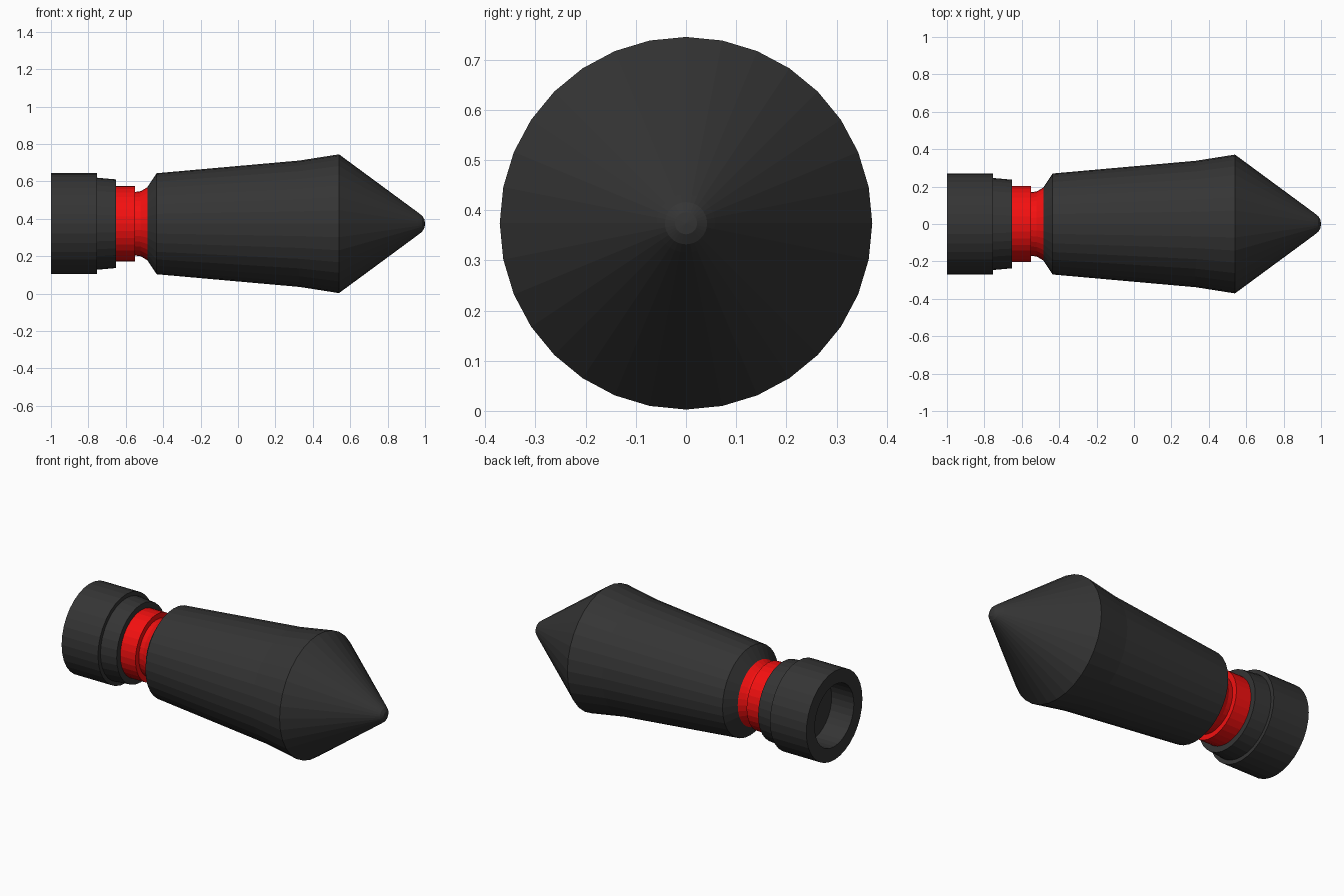
import bpy, bmesh
from math import sin, cos, tau

if "Cube" in bpy.data.objects:
    bpy.data.objects.remove(bpy.data.objects["Cube"])

SIDES = 32
AXIS_Z = 0.374


def material(name, color):
    m = bpy.data.materials.new(name)
    m.diffuse_color = color
    m.use_nodes = True
    m.node_tree.nodes["Principled BSDF"].inputs["Base Color"].default_value = m.diffuse_color
    return m


def lathe(name, profile, mat):
    """Revolve (x, radius) points around the x axis; radius 0 makes a pole."""
    bm = bmesh.new()
    rings = []
    for x, r in profile:
        n = SIDES if r > 0 else 1
        rings.append([bm.verts.new((x, r * cos(tau * i / SIDES), r * sin(tau * i / SIDES)))
                      for i in range(n)])
    for a, b in zip(rings, rings[1:]):
        for i in range(SIDES):
            j = (i + 1) % SIDES
            quad = [a[i % len(a)], a[j % len(a)], b[j % len(b)], b[i % len(b)]]
            bm.faces.new(list(dict.fromkeys(quad)))
    bmesh.ops.recalc_face_normals(bm, faces=bm.faces)
    mesh = bpy.data.meshes.new(name)
    bm.to_mesh(mesh)
    bm.free()
    mesh.materials.append(mat)
    obj = bpy.data.objects.new(name, mesh)
    obj.location.z = AXIS_Z
    bpy.context.collection.objects.link(obj)
    return obj


black = material("black", (0.035, 0.035, 0.035, 1))
red = material("red", (0.9, 0.005, 0.005, 1))

# rear collar with a blind socket in its back face
lathe("rear_collar", [(-0.85, 0), (-0.85, 0.188), (-1.0, 0.188), (-1.0, 0.27),
                      (-0.755, 0.27), (-0.755, 0.246), (-0.652, 0.237), (-0.652, 0)], black)

# red grooved neck
lathe("neck_ring", [(-0.652, 0), (-0.652, 0.202), (-0.55, 0.202), (-0.55, 0.17),
                    (-0.52, 0.174), (-0.485, 0.195), (-0.485, 0)], red)

# flared body, cone and rounded tip
lathe("pointed_body", [(-0.485, 0), (-0.485, 0.195), (-0.435, 0.27), (0.33, 0.338),
                       (0.54, 0.371), (0.965, 0.058), (0.985, 0.042),
                       (0.997, 0.022), (1.0, 0)], black)
